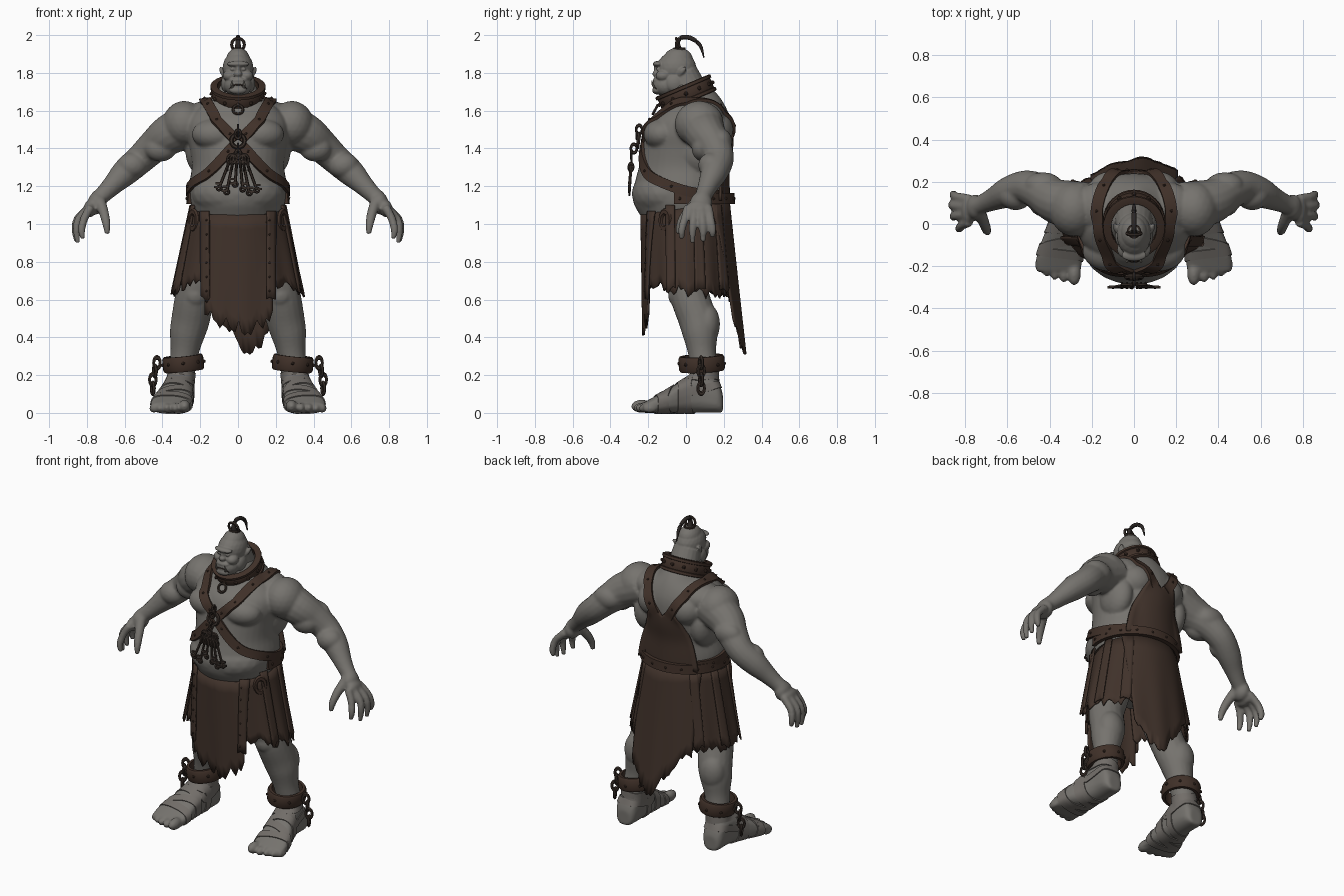
import bpy, bmesh, math, random
from mathutils import Vector as V, Matrix, Euler
from mathutils.bvhtree import BVHTree

if "Cube" in bpy.data.objects:
    bpy.data.objects.remove(bpy.data.objects["Cube"])

random.seed(4)
sin, cos, pi = math.sin, math.cos, math.pi

def mat(name, *c):
    m = bpy.data.materials.new(name)
    m.diffuse_color = (*c, 1)
    m.use_nodes = True
    m.node_tree.nodes["Principled BSDF"].inputs["Base Color"].default_value = m.diffuse_color
    return m

SKIN = mat("grey skin", .18, .171, .156)
WRAP = mat("bandage", .168, .154, .14)
CLOTH = mat("brown cloth", .052, .032, .0235)
LEATHER = mat("dark leather", .051, .03, .0215)
METAL = mat("dark iron", .041, .029, .023)
HAIR = mat("dark hair", .025, .02, .018)
BONE = mat("bone", .2, .185, .16)

# ---------- helpers ----------
def obj(name, bm, m, angle=40):
    bmesh.ops.recalc_face_normals(bm, faces=bm.faces)
    me = bpy.data.meshes.new(name)
    bm.to_mesh(me)
    bm.free()
    me.materials.append(m)
    me.shade_smooth()
    me.set_sharp_from_angle(angle=math.radians(angle))
    ob = bpy.data.objects.new(name, me)
    bpy.context.collection.objects.link(ob)
    return ob

def skin(bm, rings, loop=False):
    rows = [[bm.verts.new(p) for p in r] for r in rings]
    n = len(rows[0])
    for a, b in zip(rows, rows[1:] + ([rows[0]] if loop else [])):
        for j in range(n):
            k = (j + 1) % n
            bm.faces.new((a[j], a[k], b[k], b[j]))
    if not loop:
        bm.faces.new(rows[0])
        bm.faces.new(rows[-1])

def spline(pts, k=6, closed=False):
    p, n, out = [V(q) for q in pts], len(pts), []
    get = (lambda i: p[i % n]) if closed else (lambda i: p[max(0, min(n - 1, i))])
    for i in range(n if closed else n - 1):
        a, b, c, d = get(i - 1), get(i), get(i + 1), get(i + 2)
        for s in range(k):
            t = s / k
            out.append(b + (c - a) * (.5 * t) + (a * 2 - b * 5 + c * 4 - d) * (.5 * t * t)
                       + (b * 3 - a - c * 3 + d) * (.5 * t ** 3))
    return out if closed else out + [p[-1]]

def tube(bm, pts, n=12, k=5):
    path, rings = spline(pts, k), []
    for i, p in enumerate(path):
        d = (path[min(i + 1, len(path) - 1)] - path[max(i - 1, 0)]).to_3d().normalized()
        u = d.cross(V((0, 1, 0)) if abs(d.y) < .8 else V((1, 0, 0))).normalized()
        w = d.cross(u)
        rings.append([p.to_3d() + (u * cos(2 * pi * j / n) + w * sin(2 * pi * j / n)) * p[3] for j in range(n)])
    skin(bm, rings)

def blob(bm, c, r, sub=3):
    M = Matrix.Translation(c) @ Matrix.Diagonal((*r, 1))
    bmesh.ops.create_icosphere(bm, subdivisions=sub, radius=1, matrix=M)

def band(bm, c, rx, ry, h, t, rot=(0, 0, 0), n=32):
    M = Matrix.Translation(c) @ Euler(rot).to_matrix().to_4x4()
    prof = ((0, -h), (t * .7, -h), (t, -h * .7), (t, h * .7), (t * .7, h), (0, h))
    skin(bm, [[M @ V(((rx + o) * cos(a), (ry + o) * sin(a), z / 2)) for o, z in prof]
              for a in (2 * pi * i / n for i in range(n))], True)

def link(bm, c, R, t, rot=(0, 0, 0), stretch=1.0, n=14):
    M = Matrix.Translation(c) @ Euler(rot).to_matrix().to_4x4()
    skin(bm, [[M @ V(((R + t * cos(b)) * cos(a), t * sin(b), (R + t * cos(b)) * sin(a) * stretch))
               for b in (2 * pi * j / 6 for j in range(6))] for a in (2 * pi * i / n for i in range(n))], True)

def bake(ob, voxel, its):
    r = ob.modifiers.new("fuse", 'REMESH')
    r.mode, r.voxel_size = 'VOXEL', voxel
    s = ob.modifiers.new("relax", 'SMOOTH')
    s.factor, s.iterations = .5, its
    dg = bpy.context.evaluated_depsgraph_get()
    dg.update()
    me = bpy.data.meshes.new_from_object(ob.evaluated_get(dg))
    m = ob.data.materials[0]
    ob.modifiers.clear()
    ob.data = me
    me.materials.clear()
    me.materials.append(m)
    me.shade_smooth()

# ---------- body ----------
bm = bmesh.new()
torso = spline([(.84, .2, -.15, .17), (.98, .225, -.2, .2), (1.05, .235, -.245, .21), (1.12, .255, -.28, .22),
                (1.2, .26, -.275, .22), (1.3, .245, -.25, .22), (1.4, .255, -.23, .235), (1.48, .27, -.215, .24),
                (1.55, .26, -.185, .235), (1.61, .21, -.13, .215), (1.67, .13, -.1, .18), (1.74, .09, -.08, .12)], 4)
rings = []
for z, rx, yf, yb in torso:
    angs = [2 * pi * i / 40 for i in range(40)]
    rings.append([(rx * sin(a), -cos(a) * (-yf if cos(a) > 0 else yb), z) for a in angs])
skin(bm, rings)
for s in (1, -1):
    B = lambda c, r: blob(bm, (s * c[0], c[1], c[2]), r)
    T = lambda pts, n=12: tube(bm, [(s * p[0], *p[1:]) for p in pts], n)
    B((.115, -.125, 1.475), (.13, .1, .085))       # chest
    B((.15, .08, 1.565), (.14, .12, .09))          # trapezius
    B((.11, .15, 1.5), (.11, .1, .1))              # shoulder blade
    B((.2, .08, 1.4), (.08, .12, .14))             # side muscle
    B((.285, .07, 1.53), (.115, .13, .122))        # shoulder
    T([(.24, .08, 1.53, .12), (.36, .105, 1.475, .108), (.44, .15, 1.415, .09), (.515, .175, 1.345, .079),
       (.595, .15, 1.275, .073), (.66, .12, 1.21, .056), (.705, .1, 1.165, .047), (.745, .085, 1.13, .044)], 16)
    B((.41, .09, 1.4), (.085, .06, .07))           # upper arm
    B((.43, .185, 1.435), (.09, .06, .07))
    B((.56, .135, 1.31), (.08, .07, .07))          # forearm
    B((.75, .08, 1.11), (.045, .06, .06))          # palm
    B((.785, .065, 1.08), (.033, .068, .045))
    for y0, y1, x1, z1 in ((.118, .14, .855, .93), (.083, .09, .862, .905), (.045, .035, .855, .9), (.01, -.022, .828, .92)):
        T([(.78, y0, 1.09, .024), (x1 - .015, (y0 + y1) / 2, 1.03, .022), (x1, y1, .97, .02), (x1 - .008, y1, z1, .013)], 10)
    T([(.735, .065, 1.13, .032), (.71, .005, 1.06, .027), (.697, -.03, 1.0, .022), (.692, -.04, .945, .013)], 10)
    # leg
    T([(.12, .02, .98, .11), (.19, .005, .75, .112), (.228, .02, .62, .104), (.25, .06, .5, .102), (.268, .075, .42, .094),
       (.283, .085, .32, .075), (.3, .1, .2, .07), (.305, .105, .08, .068)], 18)
    B((.225, -.045, .625), (.06, .05, .065))       # kneecap
    B((.268, .11, .47), (.082, .07, .11))          # calf
    # foot and toes
    foot = spline([(.195, .31, .045, .1), (.165, .31, .067, .17), (.08, .31, .075, .22), (0, .322, .082, .185),
                   (-.08, .34, .098, .135), (-.16, .353, .11, .09), (-.225, .357, .105, .055)], 4)
    skin(bm, [[(s * (cx + w * cos(b)), y, h / 2 * (1 + math.copysign(abs(sin(b)) ** .6, sin(b))))
               for b in (2 * pi * j / 20 for j in range(20))] for y, cx, w, h in foot])
    for x, y, r in ((.283, -.235, .035), (.332, -.235, .027), (.375, -.225, .026), (.413, -.21, .025), (.447, -.192, .024)):
        B((x, y, r), (r * .9, r * 1.6, r))
blob(bm, (0, -.1, 1.16), (.245, .188, .14))        # belly
body = obj("body", bm, SKIN)
bake(body, .0085, 5)
bvh = BVHTree.FromPolygons([v.co for v in body.data.vertices], [p.vertices for p in body.data.polygons])

# ---------- head ----------
bm = bmesh.new()
tube(bm, [(0, .05, 1.6, .105), (0, .02, 1.7, .095), (0, -.02, 1.8, .082)], 20)
for c, r in (((0, -.05, 1.825), (.082, .105, .09)), ((0, -.042, 1.865), (.064, .08, .07)), ((0, -.1, 1.735), (.074, .077, .062)),
             ((0, -.148, 1.847), (.06, .028, .016)), ((0, -.156, 1.795), (.022, .022, .018)), ((0, -.15, 1.82), (.014, .02, .03)),
             ((0, -.155, 1.708), (.046, .024, .022)), ((0, -.148, 1.76), (.046, .028, .018))):
    blob(bm, c, r)
for s in (1, -1):
    blob(bm, (s * .03, -.148, 1.82), (.012, .01, .009))
    blob(bm, (s * .045, -.12, 1.785), (.035, .04, .03))
    blob(bm, (s * .06, -.06, 1.745), (.03, .05, .05))
    tube(bm, [(s * .07, -.035, 1.79, .016), (s * .082, -.02, 1.81, .017), (s * .093, 0, 1.828, .006)], 8)
bake(obj("head", bm, SKIN), .005, 2)
bm = bmesh.new()
tube(bm, [(-.045, -.155, 1.715, .003), (-.025, -.172, 1.733, .004), (0, -.176, 1.737, .004),
          (.025, -.172, 1.733, .004), (.045, -.155, 1.715, .003)], 6)
obj("mouth", bm, METAL)
bm = bmesh.new()
for s in (1, -1):
    tube(bm, [(s * .03, -.167, 1.722, .007), (s * .033, -.178, 1.742, .006), (s * .03, -.18, 1.762, .001)], 6)
obj("tusks", bm, BONE)
bm = bmesh.new()
tube(bm, [(0, -.035, 1.91, .022), (0, -.045, 1.96, .013), (0, -.02, 1.988, .012), (0, .03, 1.982, .012),
          (0, .075, 1.945, .01), (0, .095, 1.88, .003)], 10)
obj("topknot", bm, HAIR)
bm = bmesh.new()
link(bm, (0, -.045, 1.95), .034, .008, (.2, 0, 0))
band(bm, (0, -.035, 1.925), .024, .024, .018, .01, n=14)
obj("topknot_ring", bm, METAL)

# ---------- straps laid on the body ----------
def ribbon(name, pts, w, t, m, closed=False, studs=0):
    path = spline(pts, 7, closed)
    n = len(path)
    idx = (lambda i: i % n) if closed else (lambda i: max(0, min(n - 1, i)))
    hits = [bvh.find_nearest(p) for p in path]
    c, nr = [h[0] for h in hits], [h[1] for h in hits]
    for _ in range(3):
        c = [(c[idx(i - 1)] + c[i] * 2 + c[idx(i + 1)]) / 4 for i in range(n)]
        nr = [(nr[idx(i - 1)] + nr[i] + nr[idx(i + 1)]).normalized() for i in range(n)]
    bm, rings = bmesh.new(), []
    for i in range(n):
        side = (c[idx(i + 1)] - c[idx(i - 1)]).cross(nr[i]).normalized()
        q = [bvh.find_nearest(c[i] + side * u * w / 2)[0] for u in (-1, 0, 1)]
        rings.append([p + nr[i] * t for p in q] + [p - nr[i] * .008 for p in reversed(q)])
        if studs and i % studs == studs // 2:
            blob(bm, q[1] + nr[i] * t, (.008, .008, .008), 1)
    skin(bm, rings, closed)
    obj(name, bm, m)

for s, side in ((1, "left"), (-1, "right")):
    X = lambda pts: [(s * x, y, z) for x, y, z in pts]
    ribbon(side + "_shoulder_strap", X([(.01, -.25, 1.44), (.07, -.24, 1.52), (.13, -.19, 1.6), (.175, -.07, 1.66),
           (.18, .06, 1.68), (.15, .17, 1.64), (.1, .24, 1.55), (.04, .27, 1.45)]), .056, .016, LEATHER, False, 8)
    ribbon(side + "_chest_strap", X([(.01, -.25, 1.43), (.1, -.27, 1.35), (.19, -.21, 1.26), (.26, -.05, 1.19),
           (.25, .08, 1.16), (.16, .22, 1.15)]), .054, .016, LEATHER, False, 8)
    # foot bandages
    for i, (y, cx, w, h, tilt) in enumerate(((-.14, .35, .12, .1, .15), (-.09, .34, .11, .14, -.25),
                                             (-.035, .33, .1, .18, .2), (.02, .32, .09, .21, -.2))):
        ribbon(f"{side}_foot_bandage_{i}", X([(cx + w * cos(b), y + tilt * w * cos(b), h / 2 + h / 2 * sin(b))
               for b in (2 * pi * j / 10 for j in range(10))]), .045, .006, WRAP, True)
    for i, z in enumerate((.13, .175, .21)):
        ribbon(f"{side}_ankle_bandage_{i}", X([(.305 + .075 * cos(b), .1 + .09 * sin(b), z + .025 * sin(b + i))
               for b in (2 * pi * j / 10 for j in range(10))]), .04, .006, WRAP, True)
    # ankle shackle with hanging chain
    bm = bmesh.new()
    band(bm, (s * .29, .083, .262), .085, .098, .082, .024, (.05, s * .1, 0))
    for a in range(8):
        blob(bm, (s * (.29 + .11 * cos(a * pi / 4)), .083 + .12 * sin(a * pi / 4), .262 - .011 * cos(a * pi / 4)), (.01, .01, .01), 1)
    obj(side + "_shackle", bm, LEATHER)
    bm = bmesh.new()
    for i, z in enumerate((.265, .222, .176, .13)):
        link(bm, (s * (.418 + .011 * min(i + 1, 3)), .08, z), .019, .0085, (0, 0, i % 2 * pi / 2 + .4), 1.5)
    obj(side + "_shackle_chain", bm, METAL)

# ---------- back apron ----------
bm, rows = bmesh.new(), []
for i in range(15):
    z, row = 1.125 + .028 * i, []
    hw = .21 - .003 * i - .00052 * i * i
    for j in range(13):
        x = hw * (j / 6 - 1)
        hit = bvh.ray_cast(V((x, .7, z)), V((0, -1, 0)))[0]
        notch = .06 * max(0, 1 - abs(j - 6) / 5) * (i / 14) ** 3
        row.append(bm.verts.new((x, max((hit.y if hit else 0) + .012, .19), z - notch)))
    rows.append(row)
for a, b in zip(rows, rows[1:]):
    for j in range(12):
        bm.faces.new((a[j], a[j + 1], b[j + 1], b[j]))
obj("back_apron", bm, CLOTH).modifiers.new("thick", 'SOLIDIFY').thickness = .015

# ---------- skirt ----------
def cloth(name, u0, u1, cols, top, hem, off, m, mode="round", rag=.05):
    bm, grid = bmesh.new(), []
    for i in range(cols + 1):
        u = u0 + (u1 - u0) * i / cols
        bottom, col = hem(u) + random.uniform(-rag, rag) * (1 if i % 2 else .5), []
        for k in range(9):
            z = top(u) + (bottom - top(u)) * k / 8
            t = 1.1 - z
            rx = .248 + .21 * t
            a = u if mode == "round" else math.asin(u / rx) if mode == "front" else pi - math.asin(u / rx)
            o = off + (.014 * sin(a * 13) * t if mode == "round" else .006 * sin(u * 40) * t)
            yr = .235 - .02 * t if cos(a) > 0 else .222 + .105 * t
            col.append(bm.verts.new(((rx + o) * sin(a), -cos(a) * (yr + o), z)))
        grid.append(col)
    for a, b in zip(grid, grid[1:]):
        for k in range(8):
            bm.faces.new((a[k], b[k], b[k + 1], a[k + 1]))
    obj(name, bm, m).modifiers.new("thick", 'SOLIDIFY').thickness = .01

rim = lambda a: 1.085 - .035 * cos(a)
cloth("skirt", .5, 2 * pi - .5, 90, rim, lambda a: .635 + .06 * max(cos(a), 0), 0, CLOTH, "round", .035)
cloth("front_loincloth", -.175, .18, 22, lambda x: 1.05, lambda x: .43 + .55 * abs(x - .02), .008, CLOTH, "front")
cloth("back_loincloth", -.2, .2, 26, lambda x: 1.12, lambda x: min(.33 + 1.4 * max(abs(x - .06) - .03, 0), .6), .012, CLOTH, "back", .035)
for s, side in ((1, "left"), (-1, "right")):
    cloth(side + "_front_strip", s * .145, s * .19, 3, lambda x: 1.07, lambda x: .6, .018, CLOTH, "front", .02)
    for i, a in enumerate((1.12, 1.75, 2.3)):
        cloth(f"{side}_hip_strip_{i}", s * a, s * (a + .2), 4, lambda a: 1.1, lambda a: .65, .013, CLOTH, "round", .025)
    bm = bmesh.new()
    for k in range(6):
        z = 1.02 - .075 * k
        x = .167
        blob(bm, (s * x, -(.257 - .02 * (1.1 - z)) * math.sqrt(1 - (x / (.265 + .21 * (1.1 - z))) ** 2), z), (.006, .006, .006), 1)
    link(bm, (s * .235, -.11, 1.02), .03, .013, (0, 0, s * .9), 1.5)
    obj(side + "_studs_and_belt_loop", bm, LEATHER)

# belt round the back
bm = bmesh.new()
arc = [-.25 + (pi + .5) * i / 30 for i in range(31)]
skin(bm, [[((.25 + o) * cos(a), (.236 + o) * sin(a), 1.135 + z) for o, z in ((-.01, -.028), (.024, -.028), (.02, .028), (-.01, .028))] for a in arc])
for a in arc[1::3]:
    blob(bm, (.271 * cos(a), .257 * sin(a), 1.135), (.009, .009, .009), 1)
obj("back_belt", bm, LEATHER)

# ---------- collar ----------
bm = bmesh.new()
M = Matrix.Translation((0, 0, 1.69)) @ Matrix.Rotation(.4, 4, 'X')
band(bm, (0, 0, 1.69), .108, .12, .085, .03, (.4, 0, 0))
for h in (-.036, .036):
    band(bm, M @ V((0, 0, h)), .11, .122, .022, .036, (.4, 0, 0))
for i in range(12):
    a = 2 * pi * i / 12
    blob(bm, M @ V((.14 * cos(a), .152 * sin(a), 0)), (.012, .012, .012), 1)
obj("collar", bm, LEATHER)
bm = bmesh.new()
link(bm, (0, -.163, 1.605), .026, .008, (-.5, 0, 0))
obj("collar_ring", bm, METAL)

# ---------- chest ring and keys ----------
bm = bmesh.new()
link(bm, (0, -.252, 1.44), .036, .011, (-.15, 0, 0))
for i, z in enumerate((1.5, 1.475, 1.4, 1.37)):
    link(bm, (0, -.248 - .014 * i, z), .016, .007, (0, 0, (i + 1) % 2 * pi / 2), 1.4)
for x, z in ((-.1, 1.19), (-.06, 1.17), (-.015, 1.21), (.025, 1.185), (.06, 1.165), (.1, 1.18)):
    tip, eye = V((x, -.3, z)), V((x * .4, -.288, 1.345))
    d = (tip - eye).normalized()
    link(bm, eye, .016, .007, (0, math.atan2(-d.x, -d.z), 0), 1.4)
    link(bm, eye + d * .045, .012, .006, (0, 0, pi / 2), 1.5)
    tube(bm, [(*(eye + d * .02), .008), (*tip, .008)], 6, 2)
    for k in (.006, .028):
        c = tip - d * k + V((.013 * math.copysign(1, x), 0, 0))
        bmesh.ops.create_cube(bm, size=1, matrix=Matrix.Translation(c) @ Matrix.Diagonal((.03, .012, .012, 1)))
    link(bm, tip, .012, .006)
obj("ring_and_keys", bm, METAL)
